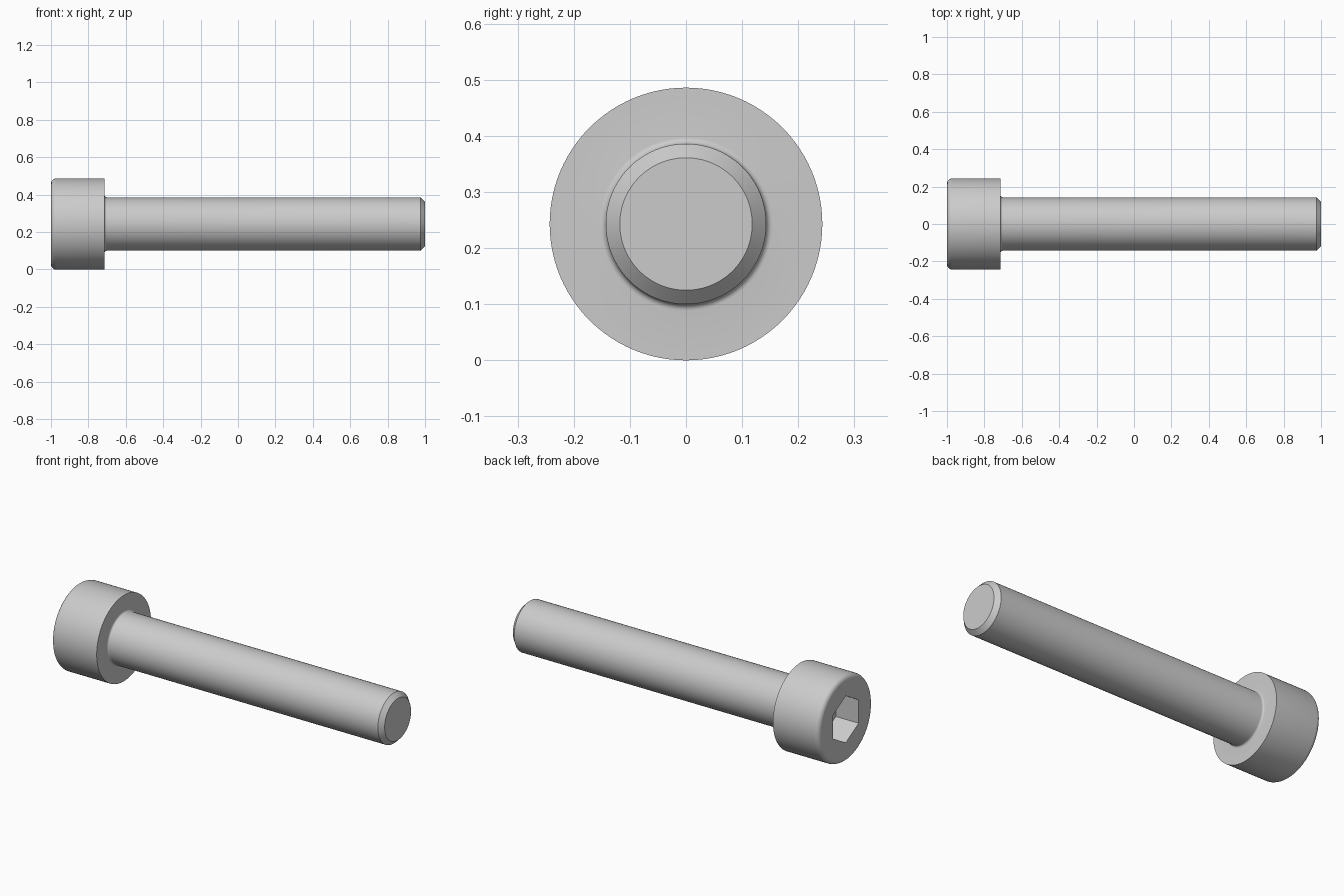
import bpy, bmesh
from math import radians, sin, cos, pi, sqrt
from mathutils import Matrix, Vector

if "Cube" in bpy.data.objects:
    bpy.data.objects.remove(bpy.data.objects["Cube"])

CZ = 0.243           # height of the screw axis
HEAD_R, SHANK_R = 0.243, 0.143
HEAD_X = -0.714      # underside of the head
SIDES = 96


def arc(cx, cr, rad, a0, a1, n=6):
    """Points (x, radius) along a fillet arc."""
    return [(cx + rad * cos(radians(a0 + (a1 - a0) * i / n)),
             cr + rad * sin(radians(a0 + (a1 - a0) * i / n))) for i in range(n + 1)]


def new_object(name, bm):
    mesh = bpy.data.meshes.new(name)
    bmesh.ops.recalc_face_normals(bm, faces=bm.faces)
    bm.to_mesh(mesh)
    bm.free()
    ob = bpy.data.objects.new(name, mesh)
    bpy.context.collection.objects.link(ob)
    return ob


# Screw body: half profile (x, radius) revolved round the x axis
rim, root = 0.027, 0.0115
profile = [(-1, 0)]
profile += arc(-1 + rim, HEAD_R - rim, rim, 180, 90)             # rounded head rim
profile += [(HEAD_X, HEAD_R)]                                    # underside edge
profile += arc(HEAD_X + root, SHANK_R + root, root, 180, 270)    # fillet at shank
profile += [(0.975, SHANK_R), (1, 0.118), (1, 0)]                # chamfered tip

bm = bmesh.new()
verts = [bm.verts.new((x, 0, CZ + r)) for x, r in profile]
edges = [bm.edges.new(pair) for pair in zip(verts, verts[1:])]
bmesh.ops.spin(bm, geom=verts + edges, cent=(0, 0, CZ), axis=(1, 0, 0),
               angle=2 * pi, steps=SIDES, use_duplicate=False)
bmesh.ops.remove_doubles(bm, verts=bm.verts, dist=1e-5)
screw = new_object("socket_head_screw", bm)

# Hexagonal key socket: corners up and down, flats to the sides
depth, hex_r = 0.143, 0.2286 / sqrt(3)
bm = bmesh.new()
ring = [bm.verts.new((-1.1, hex_r * sin(i * pi / 3), CZ + hex_r * cos(i * pi / 3)))
        for i in range(6)]
face = bm.faces.new(ring)
ext = bmesh.ops.extrude_face_region(bm, geom=[face], use_keep_orig=True)
top = [v for v in ext["geom"] if isinstance(v, bmesh.types.BMVert)]
bmesh.ops.translate(bm, verts=top, vec=(0.1 + depth, 0, 0))
cutter = new_object("socket_cutter", bm)
cutter.hide_render = True

mod = screw.modifiers.new("socket", "BOOLEAN")
mod.operation, mod.solver, mod.object = "DIFFERENCE", "EXACT", cutter
bpy.context.view_layer.objects.active = screw
screw.select_set(True)
bpy.ops.object.modifier_apply(modifier=mod.name)
bpy.data.objects.remove(cutter)
bpy.ops.object.shade_smooth_by_angle(angle=radians(30))
